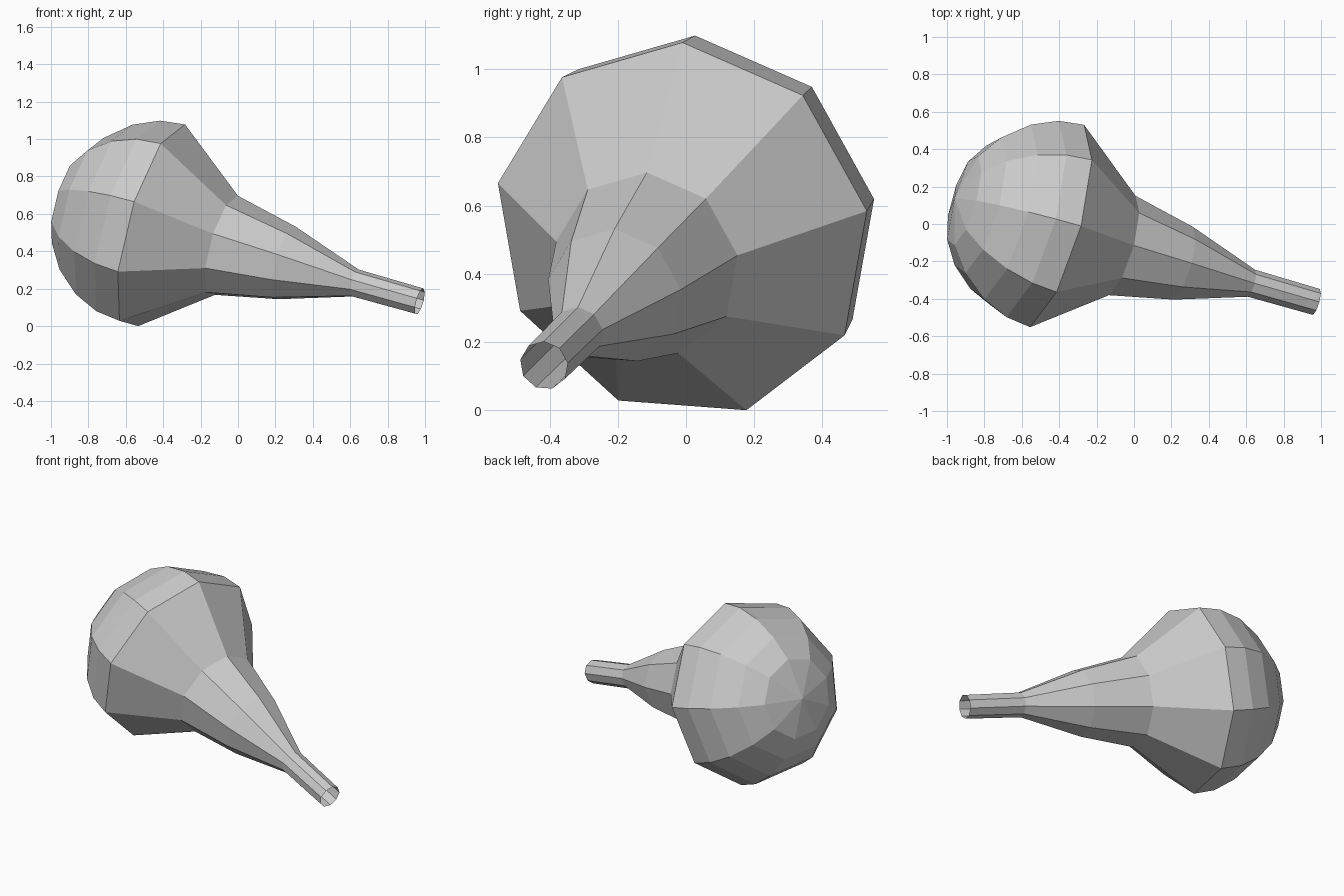
import bpy, bmesh
from math import cos, sin, tau
from mathutils import Vector

if "Cube" in bpy.data.objects:
    bpy.data.objects.remove(bpy.data.objects["Cube"])

SIDES = 9
axis = Vector((0.927, -0.267, -0.262)).normalized()   # bulb towards neck tip
centre = Vector((-0.44, -0.01, 0.53))                 # middle of the widest ring
up = Vector((0.272, 0, 0.962))
up = (up - axis * up.dot(axis)).normalized()
side = axis.cross(up)

# profile: distance along the axis, radius
profile = [(-0.508, 0.25), (-0.415, 0.382), (-0.281, 0.492), (-0.14, 0.553),
           (0.0, 0.57), (0.39, 0.28), (0.745, 0.205), (1.146, 0.076), (1.52, 0.073)]

bm = bmesh.new()
rings = []
for d, r in profile:
    ring = []
    for i in range(SIDES):
        a = tau * i / SIDES
        ring.append(bm.verts.new(centre + axis * d + (up * cos(a) + side * sin(a)) * r))
    rings.append(ring)

# rounded end of the bulb
pole = bm.verts.new(centre - axis * 0.562)
for i in range(SIDES):
    bm.faces.new((pole, rings[0][(i + 1) % SIDES], rings[0][i]))

# walls; the neck tip stays open
for lo, hi in zip(rings, rings[1:]):
    for i in range(SIDES):
        j = (i + 1) % SIDES
        bm.faces.new((lo[i], lo[j], hi[j], hi[i]))
bmesh.ops.recalc_face_normals(bm, faces=bm.faces)

# rest the model on the ground, centred
lo = Vector([min(v.co[k] for v in bm.verts) for k in range(3)])
hi = Vector([max(v.co[k] for v in bm.verts) for k in range(3)])
mid = (lo + hi) / 2
bmesh.ops.translate(bm, verts=bm.verts, vec=(-mid.x, -mid.y, -lo.z))

mesh = bpy.data.meshes.new("bulb_with_neck")
bm.to_mesh(mesh)
bm.free()
bpy.context.collection.objects.link(bpy.data.objects.new("bulb_with_neck", mesh))
